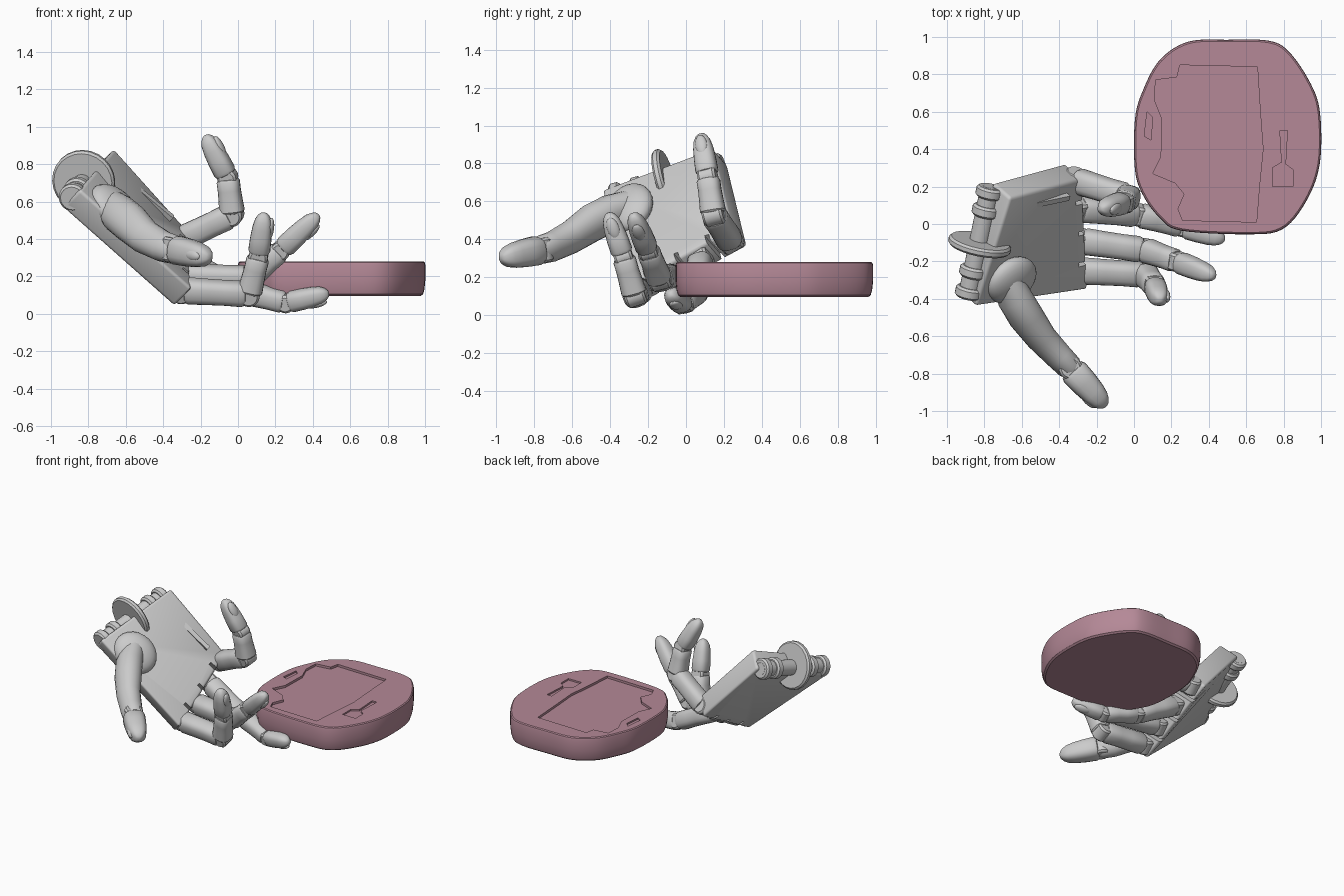
import bpy, bmesh, math
from mathutils import Vector as V, Matrix

if "Cube" in bpy.data.objects:
    bpy.data.objects.remove(bpy.data.objects["Cube"])

A = V((.25, .84, .48)).normalized()          # across the palm, thumb side to little finger
D = V((.76, .16, -.63)).normalized()         # wrist to fingers
N = D.cross(A).normalized()                  # palm facing direction
A = N.cross(D)


def finish(name, bm, angle=35):
    bmesh.ops.recalc_face_normals(bm, faces=bm.faces)
    me = bpy.data.meshes.new(name)
    bm.to_mesh(me)
    bm.free()
    ob = bpy.data.objects.new(name, me)
    bpy.context.collection.objects.link(ob)
    shade(ob, angle)
    return ob


def shade(ob, angle):
    bpy.ops.object.select_all(action='DESELECT')
    ob.select_set(True)
    bpy.context.view_layer.objects.active = ob
    bpy.ops.object.shade_smooth_by_angle(angle=math.radians(angle))


def skin(name, rings, angle=35):
    bm = bmesh.new()
    vs = [[bm.verts.new(p) for p in r] for r in rings]
    n = len(vs[0])
    for a, b in zip(vs, vs[1:]):
        for i in range(n):
            bm.faces.new((a[i], a[(i + 1) % n], b[(i + 1) % n], b[i]))
    bm.faces.new(vs[0])
    bm.faces.new(vs[-1])
    return finish(name, bm, angle)


def ring(c, u, v, r, power=.75, n=20):
    out = []
    for i in range(n):
        t = 2 * math.pi * i / n
        f = lambda w: math.copysign(abs(w) ** power, w)
        out.append(c + u * r * f(math.cos(t)) + v * r * f(math.sin(t)))
    return out


def phalanx(name, a, b, ra, rb, axis, tip=False):
    d = (b - a).normalized()
    u = (axis - d * axis.dot(d)).normalized()
    v = d.cross(u)
    steps = [(.03, .65), (.05, .88), (.1, 1), (.4, .97), (.65, .96), (.89, 1), (.95, .88), (.97, .65)]
    if tip:
        steps = [(.05, .65), (.08, .88), (.14, 1), (.4, 1.02), (.65, .98), (.82, .86), (.92, .64), (.98, .38), (1, .15)]
    skin(name, [ring(a.lerp(b, t), u, v, s * (ra + (rb - ra) * t)) for t, s in steps])


def barrel(name, c, axis, r, w):
    axis = axis.normalized()
    u = axis.orthogonal().normalized()
    v = axis.cross(u)
    e = min(.012, w * .3)
    return skin(name, [ring(c + axis * t, u, v, s, 1, 24) for t, s in
                       ((-w / 2, r - e), (-w / 2 + e, r), (w / 2 - e, r), (w / 2, r - e))])


def box(name, c, size):
    bm = bmesh.new()
    m = Matrix((D, A, N)).transposed().to_4x4()
    bmesh.ops.create_cube(bm, size=1, matrix=Matrix.Translation(c) @ m @ Matrix.Diagonal((*size, 1)))
    return finish(name, bm)


def ellipsoid(name, c, size, axes):
    bm = bmesh.new()
    m = Matrix(axes).transposed().to_4x4()
    bmesh.ops.create_uvsphere(bm, u_segments=24, v_segments=14, radius=1,
                              matrix=Matrix.Translation(c) @ m @ Matrix.Diagonal((*size, 1)))
    return finish(name, bm)


def cut(ob, cutter):
    cutter.hide_render = True
    m = ob.modifiers.new("cut", 'BOOLEAN')
    m.operation, m.solver, m.object = 'DIFFERENCE', 'EXACT', cutter
    bpy.context.view_layer.objects.active = ob
    bpy.ops.object.modifier_apply(modifier=m.name)
    bpy.data.objects.remove(cutter)


def smooth_loop(pts, k=5):
    out, n = [], len(pts)
    for i in range(n):
        p0, p1, p2, p3 = (V(pts[(i + j) % n]) for j in (-1, 0, 1, 2))
        for s in range(k):
            t = s / k
            out.append(.5 * (2 * p1 + (p2 - p0) * t + (2 * p0 - 5 * p1 + 4 * p2 - p3) * t * t
                             + (3 * p1 - p0 - 3 * p2 + p3) * t ** 3))
    return out


# Palm block
back = [V(p) for p in ((-.94, -.36, .57), (-.34, -.27, .04), (-.37, .325, .36), (-.755, .22, .79))]
bm = bmesh.new()
lo = [bm.verts.new(p) for p in back]
hi = [bm.verts.new(p + N * .155) for p in back]
bm.faces.new(lo)
bm.faces.new(hi)
for i in range(4):
    bm.faces.new((lo[i], lo[(i + 1) % 4], hi[(i + 1) % 4], hi[i]))
bmesh.ops.recalc_face_normals(bm, faces=bm.faces)
bmesh.ops.bevel(bm, geom=bm.edges[:], offset=.018, segments=3, affect='EDGES', profile=.5)
palm = finish("palm", bm)

# Fingers: knuckle, two joints, tip, base radius
fingers = {
    "index": [(-.30, -.25, .125), (.06, -.27, .105), (.11, -.33, .31), (.14, -.41, .54), .07],
    "middle": [(-.29, -.09, .20), (.06, -.14, .19), (.23, -.20, .34), (.43, -.28, .53), .07],
    "ring": [(-.30, .08, .29), (.02, .05, .12), (.26, -.015, .06), (.485, -.085, .11), .068],
    "little": [(-.32, .235, .39), (-.03, .145, .53), (-.055, .115, .73), (-.175, .08, .955), .07]}
knuckles = []
for name, (*pts, r) in fingers.items():
    p = [V(q) for q in pts]
    knuckles.append(p[0])
    axis = (p[1] - p[0]).cross(p[3] - p[2]).normalized()
    if axis.dot(A) < 0:
        axis.negate()
    radii = (r, r * .97, r * .86, r * .72)
    for i, part in enumerate(("proximal", "middle", "distal")):
        phalanx(f"{name}_{part}_segment", p[i], p[i + 1], radii[i], radii[i + 1], axis, i == 2)
        barrel(f"{name}_{part}_hinge", p[i], A if i == 0 else axis, radii[i] * .85, radii[i] * 1.6)
    # fingertip pad on the inner side
    d = (p[3] - p[2]).normalized()
    v = axis.cross(d)
    ellipsoid(f"{name}_pad", p[2].lerp(p[3], .66) + v * r * .62, (.06, .032, .02), (d, axis, v))

# Slots between the knuckles
for a, b in zip(knuckles, knuckles[1:]):
    cut(palm, box("slot", (a + b) / 2 + D * .01, (.14, .022, .4)))
shade(palm, 35)

# Ridge along the little-finger side of the palm
mid = (back[2] + back[3]) / 2 + N * .155 - A * .09 + D * .04
box("palm_ridge", mid, (.28, .03, .03))

# Thenar bulge and thumb
ellipsoid("thenar_bulge", V((-.655, -.30, .565)), (.16, .14, .075), (D, A, N))
tp = [V(q) for q in ((-.68, -.29, .58), (-.635, -.40, .535), (-.575, -.50, .485), (-.495, -.61, .41),
                     (-.40, -.71, .36), (-.345, -.765, .345), (-.315, -.80, .335))]
rad = (.085, .105, .105, .092, .083, .078, .05)
up = V((.5, .1, .85))
rings = []
for i, c in enumerate(tp):
    d = (tp[min(i + 1, 6)] - tp[max(i - 1, 0)]).normalized()
    u = d.cross(up).normalized()
    rings.append(ring(c, u * .85, u.cross(d), rad[i], .95))
skin("thumb_base", rings)
ta, tb = V((-.345, -.765, .345)), V((-.15, -.975, .30))
ax = V((.1, -.1, 1))
barrel("thumb_hinge", ta, ax, .062, .13)
phalanx("thumb_tip", ta, tb, .08, .062, ax, True)
td = (tb - ta).normalized()
tu = td.cross(ax).normalized()
ellipsoid("thumb_pad", ta.lerp(tb, .68) + tu * .045, (.06, .032, .025), (td, tu.cross(td), tu))

# Wrist hinge with lugs and centre disc
w0, w1 = V((-.885, -.38, .62)), V((-.765, .20, .785))
wa = w1 - w0
barrel("wrist_pin", (w0 + w1) / 2, wa, .055, wa.length)
for k, t in enumerate((.03, .22, .78, .95)):
    barrel(f"wrist_lug_{k}", w0.lerp(w1, t), wa, .075, .06)
barrel("wrist_disc", V((-.825, -.11, .71)), wa, .17, .045)

# Slab resting on the fingers, rounded outline
outline = smooth_loop([(.005, .56), (.005, .29), (.05, .15), (.14, .03), (.25, -.035), (.59, -.055),
                       (.79, -.03), (.92, .12), (.993, .32), (.995, .59), (.945, .75), (.83, .92),
                       (.72, .98), (.5, .985), (.29, .975), (.14, .88), (.05, .72)], 6)
mid = V((.5, .465))


def layer(z, s):
    return [(*(mid + (p - mid) * s), z) for p in outline]


slab = skin("slab", [layer(.095, .95), layer(.105, .975), layer(.13, .99), layer(.18, 1),
                     layer(.262, 1), layer(.274, .994), layer(.28, .98)])


def pocket(pts, z):
    return skin("pocket", [[(x, y, h) for x, y in pts] for h in (z, .4)])


# Shallow tray recess and worn grooves on the top
tray = [(.245, .85), (.45, .845), (.66, .84), (.675, .6), (.69, .4), (.67, .2), (.655, .01), (.45, .015),
        (.26, .02), (.235, .08), (.27, .16), (.22, .22), (.10, .27), (.145, .36), (.15, .56), (.11, .66),
        (.115, .77), (.23, .785)]
cut(slab, pocket(tray, .263))
cut(slab, pocket([(.74, .2), (.85, .2), (.85, .29), (.81, .32), (.82, .5), (.78, .5), (.79, .33), (.74, .3)], .268))
cut(slab, pocket([(.055, .47), (.09, .45), (.1, .57), (.07, .6)], .268))
shade(slab, 24)
mat = bpy.data.materials.new("dusty_pink")
mat.diffuse_color = (.46, .25, .31, 1)
mat.use_nodes = True
mat.node_tree.nodes["Principled BSDF"].inputs["Base Color"].default_value = mat.diffuse_color
slab.data.materials.clear()
slab.data.materials.append(mat)
